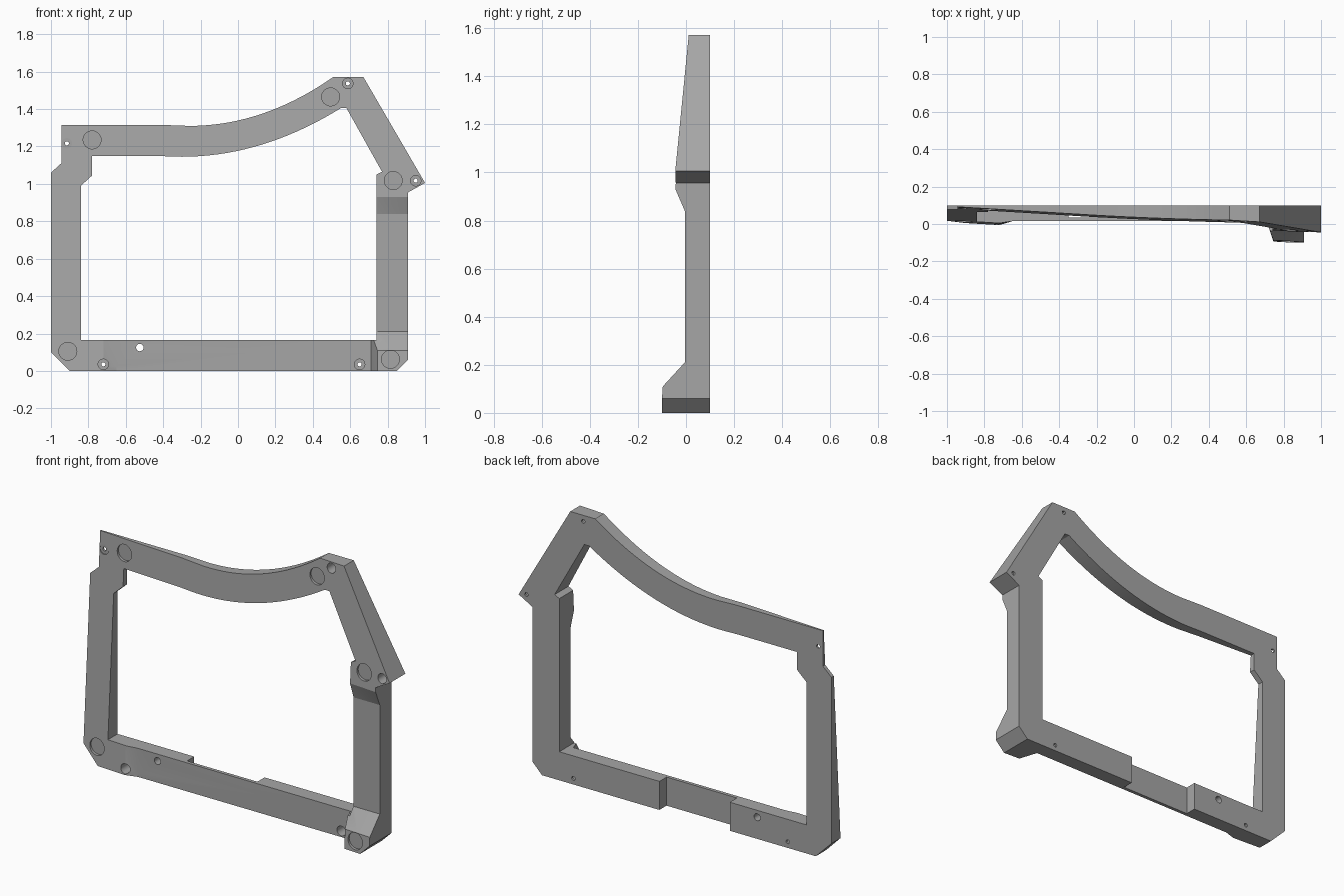
import bpy, bmesh, math
from mathutils import Vector, Matrix

if "Cube" in bpy.data.objects:
    bpy.data.objects.remove(bpy.data.objects["Cube"], do_unlink=True)

BACK = 0.10

grey = bpy.data.materials.new("plain_grey")
grey.use_nodes = True
colour = (0.38, 0.38, 0.38, 1)
grey.diffuse_color = colour
grey.node_tree.nodes["Principled BSDF"].inputs["Base Color"].default_value = colour


def clamp(t):
    return max(0.0, min(1.0, t))


def curve(a, ctrl, b, n=18):
    """Quadratic curve from a to b, both ends included."""
    return [tuple((1 - t) ** 2 * a[i] + 2 * t * (1 - t) * ctrl[i] + t * t * b[i]
                  for i in (0, 1)) for t in (k / n for k in range(n + 1))]


def pad_plane(x, z):
    """Tilted plane on which all the contact pads lie."""
    return -0.049 - 0.06 * x + 0.064 * z


def front(x, z):
    """Front depth: pads on the tilted plane, lower rail and right post set back."""
    tx = clamp((x - 0.71) / 0.035)
    tz = clamp((0.21 - z) / 0.1)
    base = 0.015 - 0.02 * tx
    k = max(clamp((-0.65 - x) / 0.07), clamp((z - 0.84) / 0.09), min(tx, tz))
    return base + (pad_plane(x, z) - base) * k


def finish(name, bm):
    bmesh.ops.recalc_face_normals(bm, faces=bm.faces[:])
    me = bpy.data.meshes.new(name)
    bm.to_mesh(me)
    bm.free()
    me.materials.append(grey)
    ob = bpy.data.objects.new(name, me)
    bpy.context.collection.objects.link(ob)
    return ob


# Frame outline
outer = [(-0.9, 0), (0.85, 0), (0.91, 0.06), (0.91, 0.955), (1.0, 1.005),
         (0.67, 1.572), (0.51, 1.572)]
outer += curve((0.5, 1.565), (0.13, 1.31), (-0.26, 1.31))
outer += [(-0.4, 1.315), (-0.945, 1.315), (-0.945, 1.11), (-1, 1.06), (-1, 0.1)]
inner = [(-0.84, 0.165), (-0.84, 0.99), (-0.78, 1.045), (-0.78, 1.148), (-0.4, 1.148)]
inner += curve((-0.3, 1.145), (0.13, 1.145), (0.55, 1.405))
inner += [(0.58, 1.405), (0.77, 1.065), (0.74, 1.05), (0.74, 0.165)]

bm = bmesh.new()
for loop in (outer, inner):
    vs = [bm.verts.new((x, BACK, z)) for x, z in loop]
    for i, v in enumerate(vs):
        bm.edges.new((v, vs[(i + 1) % len(vs)]))
bmesh.ops.triangle_fill(bm, edges=bm.edges[:], use_beauty=True, use_dissolve=False)


# Fold lines where the front surface changes slope
def fold(point, normal):
    bmesh.ops.bisect_plane(bm, geom=bm.verts[:] + bm.edges[:] + bm.faces[:], dist=1e-5,
                           plane_co=point, plane_no=normal)


for x in (-0.72, -0.65, 0.71, 0.745):
    fold((x, 0, 0), (1, 0, 0))
for z in (0.11, 0.21, 0.84, 0.93):
    fold((0, 0, z), (0, 0, 1))
fold((0.71, 0, 0.21), (0.1, 0, 0.035))
bmesh.ops.triangulate(bm, faces=bm.faces[:])

# Thickness, with the front shaped by the depth rule
ext = bmesh.ops.extrude_face_region(bm, geom=bm.faces[:], use_keep_orig=True)
for v in ext["geom"]:
    if isinstance(v, bmesh.types.BMVert):
        v.co.y = front(v.co.x, v.co.z)
frame = finish("frame", bm)


def cylinder(bm, x, z, r, y0, y1, n=32):
    m = Matrix.Translation((x, (y0 + y1) / 2, z)) @ Matrix.Rotation(math.pi / 2, 4, 'X')
    bmesh.ops.create_cone(bm, cap_ends=True, segments=n, radius1=r, radius2=r,
                          depth=y1 - y0, matrix=m)


# Magnet recesses and screw counterbores
magnets = [(-0.78, 1.235), (0.495, 1.465), (0.83, 1.018), (-0.91, 0.105), (0.815, 0.062)]
screws = [(-0.915, 1.217), (0.587, 1.537), (0.95, 1.017), (-0.72, 0.035), (0.65, 0.035)]
recess = bmesh.new()
for x, z in magnets:
    cylinder(recess, x, z, 0.048, -0.3, front(x, z) + 0.014)
for x, z in screws:
    cylinder(recess, x, z, 0.028, -0.3, 0.088)

# Through holes and the notch behind the lower rail
through = bmesh.new()
for x, z in screws:
    cylinder(through, x, z, 0.011, -0.3, 0.3, 20)
cylinder(through, -0.525, 0.125, 0.02, -0.3, 0.3, 24)
lo, hi = Vector((-0.35, 0.035, -0.2)), Vector((0.10, 0.3, 0.4))
bmesh.ops.create_cube(through, size=1, matrix=Matrix.Translation((lo + hi) / 2)
                      @ Matrix.Diagonal((*(hi - lo), 1)))

bpy.ops.object.select_all(action='DESELECT')
frame.select_set(True)
bpy.context.view_layer.objects.active = frame
for name, cut in (("recess_cutter", recess), ("through_cutter", through)):
    cutter = finish(name, cut)
    cutter.hide_render = True
    mod = frame.modifiers.new(name, 'BOOLEAN')
    mod.operation = 'DIFFERENCE'
    mod.solver = 'EXACT'
    mod.object = cutter
    bpy.ops.object.modifier_apply(modifier=mod.name)
    bpy.data.objects.remove(cutter, do_unlink=True)

bpy.ops.object.shade_smooth_by_angle(angle=math.radians(14))
